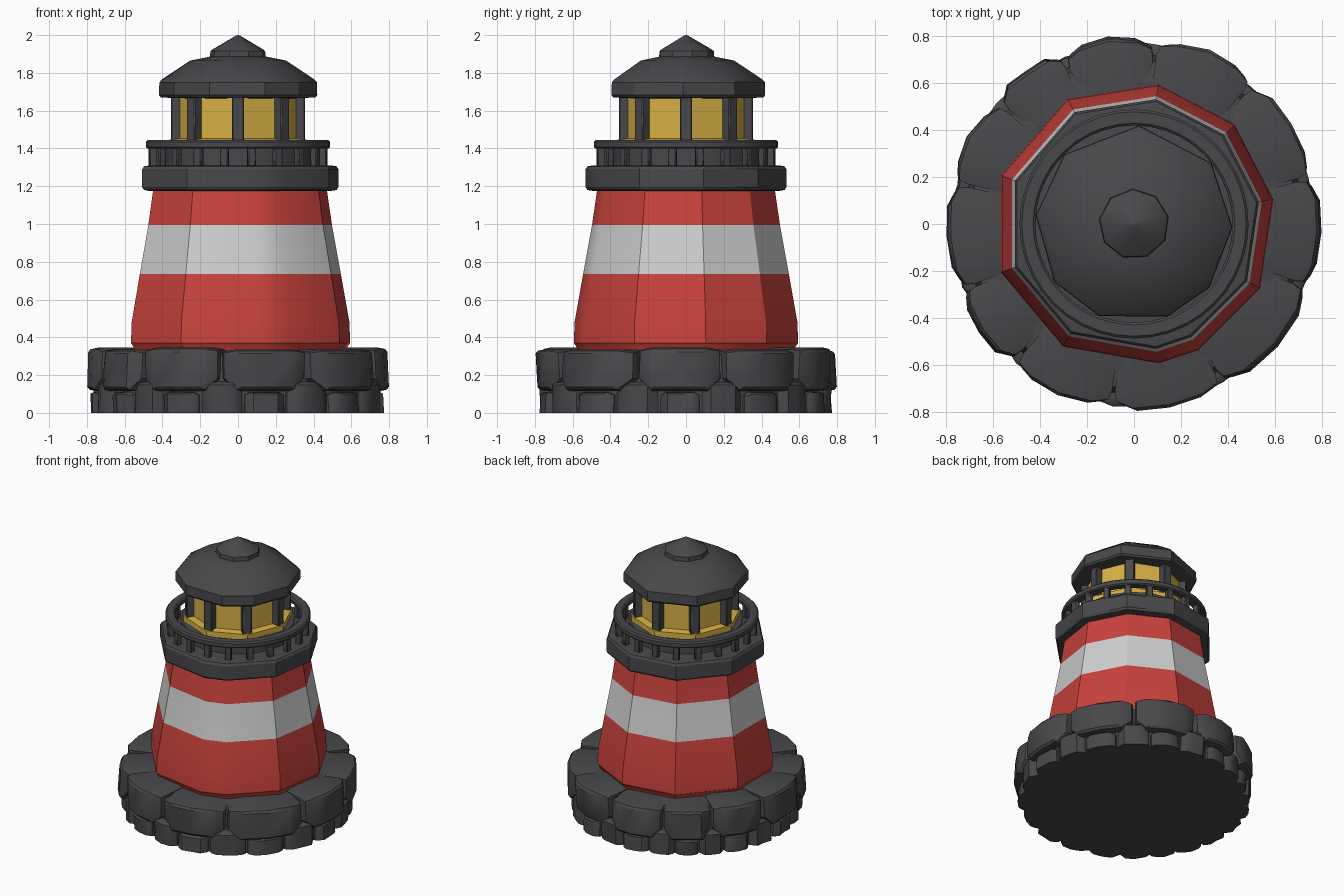
import bpy
import bmesh
import random
from math import cos, sin, radians, pi, tau

random.seed(4)

if "Cube" in bpy.data.objects:
    bpy.data.objects.remove(bpy.data.objects["Cube"])


def material(name, r, g, b):
    m = bpy.data.materials.new(name)
    m.use_nodes = True
    m.diffuse_color = (r, g, b, 1)
    m.node_tree.nodes["Principled BSDF"].inputs["Base Color"].default_value = (r, g, b, 1)
    return m


GRAY = material("stone gray", 0.065, 0.065, 0.07)
RED = material("tower red", 0.58, 0.055, 0.045)
WHITE = material("tower white", 0.62, 0.62, 0.62)
YELLOW = material("lamp yellow", 0.68, 0.44, 0.06)


def finish(bm, name, mats, angle=30):
    bmesh.ops.recalc_face_normals(bm, faces=bm.faces)
    mesh = bpy.data.meshes.new(name)
    bm.to_mesh(mesh)
    bm.free()
    ob = bpy.data.objects.new(name, mesh)
    bpy.context.collection.objects.link(ob)
    for m in mats:
        mesh.materials.append(m)
    bpy.ops.object.select_all(action="DESELECT")
    ob.select_set(True)
    bpy.context.view_layer.objects.active = ob
    bpy.ops.object.shade_smooth_by_angle(angle=radians(angle))
    return ob


def even(n, start=0):
    return [start + 360 * i / n for i in range(n)]


def loft(name, profile, angles, mats, closed=False, rule=None):
    """Sweep a (radius, height) profile around z through the given angles."""
    bm = bmesh.new()
    rings = [[bm.verts.new((r * cos(radians(a)), r * sin(radians(a)), z)) for a in angles]
             for r, z in profile]
    n = len(angles)
    pairs = list(zip(rings, rings[1:]))
    if closed:
        pairs.append((rings[-1], rings[0]))
    for low, high in pairs:
        for i in range(n):
            j = (i + 1) % n
            face = bm.faces.new((low[i], low[j], high[j], high[i]))
            if rule:
                face.material_index = rule(face.calc_center_median())
    if not closed:
        bm.faces.new(rings[0])
        bm.faces.new(rings[-1])
    bmesh.ops.remove_doubles(bm, verts=bm.verts, dist=0.0001)
    return finish(bm, name, mats)


def posts(name, count, radius, depth, width, z0, z1, start=0):
    """Ring of upright square posts with softened edges."""
    bm = bmesh.new()
    for a in even(count, start):
        made = bmesh.ops.create_cube(bm, size=1)["verts"]
        c, s = cos(radians(a)), sin(radians(a))
        for v in made:
            x, y = radius + v.co.x * depth, v.co.y * width
            z = z1 if v.co.z > 0 else z0
            v.co = (x * c - y * s, x * s + y * c, z)
    ob = finish(bm, name, [GRAY])
    bevel = ob.modifiers.new("soft edges", "BEVEL")
    bevel.width = 0.006
    return ob


def stone(name, a0, a1, outer, inner, z1, low, low_side, high_side):
    """One curved boulder: columns across its width, layers from inside to face."""
    columns = [(0, low_side, high_side), (0.16, low, 0), (0.5, low, 0),
               (0.84, low, 0), (1, low_side, high_side)]
    mid_z = (low + z1) / 2
    layers = [(inner, 1.0, 1.0), (outer - 0.05, 1.0, 1.0),
              (outer - 0.012, 0.95, 0.93), (outer, 0.84, 0.8)]
    bulge = [-0.02, 0, 0.004, 0, -0.02]
    bulge = [b + random.uniform(-0.008, 0.008) for b in bulge]
    tilt = random.uniform(-0.006, 0.006)
    bm = bmesh.new()
    grid = []
    for k, (r, wide, tall) in enumerate(layers):
        bottoms, tops = [], []
        for (t, zb, drop), b in zip(columns, bulge):
            a = radians((a0 + a1) / 2 + (t - 0.5) * (a1 - a0) * wide)
            rr = r + (b if k else 0)
            for z, side, store in ((zb, -1, bottoms), (z1 - drop, 1, tops)):
                zz = mid_z + (z - mid_z) * tall
                if low == 0 and side < 0:
                    zz = max(0, z)
                q = rr + side * tilt if k else rr
                store.append(bm.verts.new((q * cos(a), q * sin(a), zz)))
        grid.append((bottoms, tops))
    for bottoms, tops in (grid[0], grid[-1]):
        for i in range(4):
            bm.faces.new((bottoms[i], bottoms[i + 1], tops[i + 1], tops[i]))
    for (b0, t0), (b1, t1) in zip(grid, grid[1:]):
        loop0, loop1 = b0 + t0[::-1], b1 + t1[::-1]
        for i in range(len(loop0)):
            j = (i + 1) % len(loop0)
            bm.faces.new((loop0[i], loop0[j], loop1[j], loop1[i]))
    return finish(bm, name, [GRAY], 35)


# Rock foundation: a solid core wrapped in two courses of boulders
loft("foundation_core", [(0.73, 0), (0.73, 0.13), (0.7, 0.31), (0.62, 0.33)], even(44), [GRAY])
seams = [-97, -61, -20, 15, 50, 83, 113, 138, 167, 201, 229, 263]
for i, (a0, a1) in enumerate(zip(seams, seams[1:])):
    mid, gap = (a0 + a1) / 2, 0.5
    top = 0.345 + random.uniform(-0.012, 0.003)
    stone(f"upper_stone_{i + 1}", a0 + gap, a1 - gap, 0.793, 0.5, top, 0.115, 0.18, 0.012)
    # lower course: one stone under each boulder, one under each joint
    reach = (a1 - a0) * 0.24
    stone(f"lower_stone_{i + 1}", mid - reach, mid + reach, 0.772, 0.6, 0.112, 0, 0, 0.015)
    before = seams[i - 1] if i else seams[-2] - 360
    left = a0 - (a0 - before) * 0.25
    right = a0 + (a1 - a0) * 0.25
    stone(f"joint_stone_{i + 1}", left, right, 0.768, 0.6, 0.165, 0, 0, 0.06)

# Tapered tower with a white band
tower_angles = [80, 118, 160, 200, 240, 280, 297, 333, 370, 405]
loft("tower", [(0.58, 0.32), (0.59, 0.352), (0.603, 0.37), (0.599, 0.48), (0.553, 0.735),
               (0.505, 0.995), (0.475, 1.2)], tower_angles, [RED, WHITE],
     rule=lambda c: 1 if 0.735 < c.z < 0.995 else 0)

# Gallery deck and railing
loft("gallery_deck", [(0.5, 1.175), (0.53, 1.18), (0.54, 1.195), (0.54, 1.29), (0.53, 1.305),
                      (0.5, 1.31)], tower_angles, [GRAY])
loft("rail_ring", [(0.425, 1.405), (0.42, 1.435), (0.43, 1.445), (0.478, 1.445), (0.488, 1.435),
                   (0.488, 1.408), (0.48, 1.4), (0.435, 1.4)], even(40), [GRAY], closed=True)
posts("rail_posts", 20, 0.458, 0.04, 0.045, 1.3, 1.41, start=9)

# Lantern room
loft("lantern_plinth", [(0.385, 1.3), (0.385, 1.4), (0.36, 1.405)], even(16), [GRAY])
loft("lantern_glass", [(0.37, 1.4), (0.37, 1.445), (0.32, 1.452), (0.32, 1.68)], even(8), [YELLOW])
posts("lantern_posts", 8, 0.328, 0.055, 0.065, 1.4, 1.69)

# Roof with a small cap
roof_angles = [87, 135, 175, 216, 249, 290, 320, 358, 398]
loft("roof", [(0.3, 1.665), (0.41, 1.67), (0.42, 1.682), (0.418, 1.75), (0.405, 1.765),
              (0.255, 1.865), (0.13, 1.89)], roof_angles, [GRAY])
loft("roof_cap", [(0.14, 1.87), (0.15, 1.885), (0.147, 1.915), (0.135, 1.925), (0.01, 1.998),
                  (0.003, 2)], even(9, 12), [GRAY])
